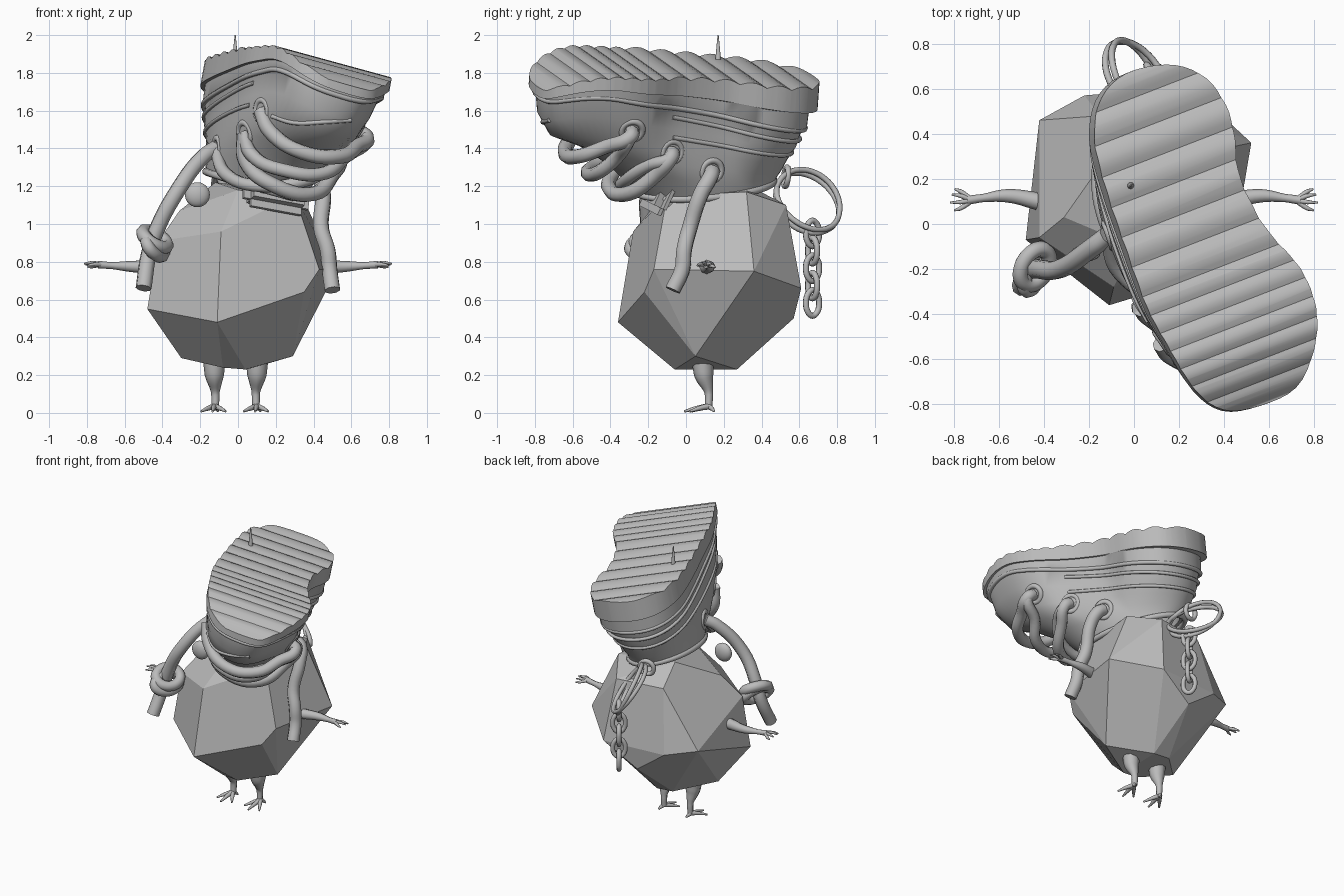
import bpy, bmesh, math
from mathutils import Vector, Matrix

if "Cube" in bpy.data.objects:
    bpy.data.objects.remove(bpy.data.objects["Cube"], do_unlink=True)

grey = bpy.data.materials.new("stone_grey")
grey.use_nodes = True
grey.diffuse_color = (0.5, 0.5, 0.5, 1)
grey.node_tree.nodes["Principled BSDF"].inputs["Base Color"].default_value = (0.5, 0.5, 0.5, 1)


def finish(bm, name, smooth=True, angle=35):
    bmesh.ops.recalc_face_normals(bm, faces=bm.faces)
    mesh = bpy.data.meshes.new(name)
    bm.to_mesh(mesh)
    bm.free()
    mesh.materials.append(grey)
    ob = bpy.data.objects.new(name, mesh)
    bpy.context.collection.objects.link(ob)
    if smooth:
        bpy.ops.object.select_all(action='DESELECT')
        ob.select_set(True)
        bpy.context.view_layer.objects.active = ob
        bpy.ops.object.shade_smooth_by_angle(angle=math.radians(angle))
    return ob


def tube(name, points, radius, closed=False, taper=None, steps=6):
    """Round tube through the points, with an optional radius factor per point."""
    cu = bpy.data.curves.new(name, 'CURVE')
    cu.dimensions = '3D'
    cu.bevel_depth, cu.bevel_resolution, cu.resolution_u = radius, 2, steps
    cu.use_fill_caps = True
    sp = cu.splines.new('BEZIER')
    sp.bezier_points.add(len(points) - 1)
    sp.use_cyclic_u = closed
    for i, (bp, p) in enumerate(zip(sp.bezier_points, points)):
        bp.co = p
        bp.handle_left_type = bp.handle_right_type = 'AUTO'
        bp.radius = taper[i] if taper else 1
    cu.materials.append(grey)
    ob = bpy.data.objects.new(name, cu)
    bpy.context.collection.objects.link(ob)
    bpy.ops.object.select_all(action='DESELECT')
    ob.select_set(True)
    bpy.context.view_layer.objects.active = ob
    bpy.ops.object.convert(target='MESH')


def hoop(name, centre, normal, a, b, radius, n=12):
    """Closed ring lying square to a normal."""
    m = Vector(normal).to_track_quat('Z', 'Y').to_matrix()
    pts = [Vector(centre) + m @ Vector((a * math.cos(t), b * math.sin(t), 0))
           for t in (math.tau * i / n for i in range(n))]
    tube(name, pts, radius, closed=True, steps=4)


# Faceted rock body
rock = [(-.08, -.06, .24), (.04, -.06, .23), (.05, .27, .23), (-.08, .27, .24), (-.3, .05, .29),
        (.29, .05, .3), (-.11, -.36, .48), (-.48, -.07, .55), (.35, -.22, .64), (.43, -.17, .76),
        (.52, .36, .75), (.25, .61, .66), (0, .57, .5), (-.22, .57, .66), (-.42, .46, .7),
        (.2, .53, 1.1), (-.15, .48, 1.1), (-.09, -.28, .96), (-.42, -.06, .91),
        (-.31, .03, 1.07), (.3, -.1, 1.15), (.33, .32, 1.17), (-.12, .3, 1.22), (0, -.1, 1.18)]
bm = bmesh.new()
for p in rock:
    bm.verts.new(p)
bmesh.ops.convex_hull(bm, input=bm.verts)
bmesh.ops.dissolve_limit(bm, angle_limit=math.radians(9), verts=bm.verts, edges=bm.edges)
finish(bm, "rock_body", smooth=False)

# Flattened eye
bm = bmesh.new()
bmesh.ops.create_uvsphere(bm, u_segments=20, v_segments=12, radius=.066,
                          matrix=Matrix.Translation((-.215, -.13, 1.155)) @ Matrix.Diagonal((1, .55, 1, 1)))
finish(bm, "eye", angle=60)

# Arms with hands
for side, s in (("left", 1), ("right", -1)):
    tube(side + "_arm", [(s * .42, .1, .77), (s * .56, .125, .775), (s * .67, .115, .78), (s * .74, .105, .785)],
         .04, taper=[1, .75, .45, .5])
    for i, (dy, dz) in enumerate(((-.045, 0), (-.01, .01), (.025, .005), (.05, -.01))):
        tube(f"{side}_finger_{i}", [(s * .73, .105 + dy * .2, .785), (s * .77, .105 + dy * .8, .785 + dz),
                                    (s * (.82 - abs(dy) * .5), .105 + dy, .78 + dz)], .012, taper=[1, .8, .35])

# Legs with clawed feet
for side, x, out in (("left", .1, 1), ("right", -.125, -1)):
    tube(side + "_leg", [(x, .09, .3), (x, .095, .2), (x - out * .005, .12, .11), (x - out * .005, .12, .035)],
         .054, taper=[1.15, .95, .42, .36])
    for i, (dx, dy) in enumerate(((-.07, -.09), (-.01, -.13), (.06, -.1), (.02, .03))):
        tube(f"{side}_toe_{i}", [(x, .12, .035), (x + dx * .5, .12 + dy * .5, .024), (x + dx, .12 + dy, .008)],
             .017, taper=[1, .75, .35])

# Shoe frame: u runs heel to toe, v across, depth down from the upturned sole
CX, CY = .28, -.08
OUTLINE = [(.14, .71), (.29, .67), (.39, .56), (.44, .42), (.46, .24), (.52, .09), (.6, -.04),
           (.74, -.2), (.81, -.38), (.8, -.56), (.72, -.73), (.56, -.81), (.4, -.83), (.27, -.74),
           (.14, -.53), (.05, -.36), (-.04, -.11), (-.13, .16), (-.18, .38), (-.15, .56), (-.04, .67)]
local = [Vector((.36 * (x - CX) - .93 * (y - CY), .93 * (x - CX) + .36 * (y - CY))) for x, y in OUTLINE]
smooth_uv = []
for i in range(len(local)):
    a, b, c, d = (local[(i + k) % len(local)] for k in (-1, 0, 1, 2))
    for t in (0, .25, .5, .75):
        smooth_uv.append(.5 * (2 * b + (c - a) * t + (2 * a - 5 * b + 4 * c - d) * t ** 2
                               + (3 * b - a - 3 * c + d) * t ** 3))


def place(u, v, depth):
    x, y = CX + .36 * u + .93 * v, CY - .93 * u + .36 * v
    z = 1.935 - .21 * (x - .14) - .162 * (y + .53) - .13 * max(0, (u - .4) / .35) ** 2
    return Vector((x - .18 * depth, y - .07 * depth, z - depth))


def ring(heel, toe, half, mix, dheel, dtoe):
    """Section of the shoe, blending from sole shape (mix 0) to ellipse (mix 1)."""
    mid, ext, out = (heel + toe) / 2, (toe - heel) / 2, []
    for u, v in smooth_uv:
        a = math.atan2(v / .36, u / .78)
        uu = mid + ext * ((1 - mix) * u / .78 + mix * math.cos(a))
        vv = half * ((1 - mix) * v / .36 + mix * math.sin(a))
        out.append(place(uu, vv, dheel + (dtoe - dheel) * (uu - heel) / (toe - heel)))
    return out


# Ridged sole: outline cut across, then bent into rounded treads
cuts, u = [], -.84
while u < .85:
    step = .14 if u < .1 else .09
    cuts.append((u, step))
    u += step
bm = bmesh.new()
bm.faces.new([bm.verts.new((p.x, p.y, 0)) for p in smooth_uv])
for u0, step in cuts:
    for k in range(5):
        bmesh.ops.bisect_plane(bm, geom=bm.verts[:] + bm.edges[:] + bm.faces[:], dist=1e-5,
                               plane_co=(u0 + step * k / 5, 0, 0), plane_no=(1, 0, 0))
rim = [e for e in bm.edges if e.is_boundary]
wall = {g for g in bmesh.ops.extrude_edge_only(bm, edges=rim)["geom"] if isinstance(g, bmesh.types.BMVert)}
for v in bm.verts:
    u0, step = [c for c in cuts if c[0] <= v.co.x + 1e-4][-1]
    bump = .14 * step * abs(math.sin(math.pi * (v.co.x - u0) / step))
    v.co = place(v.co.x, v.co.y, .085 - .055 * v.co.x if v in wall else -bump)
finish(bm, "ridged_sole")

# Shoe upper, from welt to cuff and back up inside
sections = [(-.78, .78, .36, 0, .125, .04), (-.735, .76, .345, 0, .13, .045), (-.73, .755, .34, 0, .23, .075),
            (-.715, .745, .33, .1, .235, .085), (-.7, .73, .32, .3, .34, .2), (-.67, .66, .3, .6, .42, .34),
            (-.65, .5, .285, .8, .48, .44), (-.635, .32, .265, 1, .515, .54), (-.62, .14, .24, 1, .54, .68),
            (-.58, .1, .2, 1, .53, .66), (-.56, .08, .18, 1, .38, .45)]
bm = bmesh.new()
loops = [[bm.verts.new(p) for p in ring(*s)] for s in sections]
for lo, hi in zip(loops, loops[1:]):
    for i in range(len(lo)):
        j = (i + 1) % len(lo)
        bm.faces.new((lo[i], lo[j], hi[j], hi[i]))
bm.faces.new(loops[-1])
upper = finish(bm, "shoe_upper", angle=45)

# Raised bands: full welt and cuff, with two side bands around the heel only
tube("welt_band", ring(-.725, .75, .335, .05, .235, .08)[::2], .014, closed=True, steps=3)
tube("cuff_piping", ring(-.615, .14, .24, 1, .54, .68)[::2], .02, closed=True, steps=3)
for name, section in (("side_band", (-.71, .735, .325, .2, .3, .12)),
                      ("collar_band", (-.685, .69, .31, .45, .38, .25))):
    band = ring(*section)
    tube(name, (band[-26:] + band[:25])[::2], .012, steps=3)

# Tongue flap
bm = bmesh.new()
bmesh.ops.create_cube(bm, size=1, matrix=Matrix.Translation((.2, -.15, 1.16)) @ Matrix.Rotation(.35, 4, 'Z')
                      @ Matrix.Rotation(.17, 4, 'Y') @ Matrix.Rotation(-.4, 4, 'X')
                      @ Matrix.Diagonal((.37, .1, .2, 1)))
bmesh.ops.bevel(bm, geom=bm.edges[:], offset=.04, segments=4, affect='EDGES')
finish(bm, "tongue", angle=60)

# Eyelets set on the surface of the upper
bpy.context.view_layer.update()


def eyelet(name, origin, direction):
    spot, normal = upper.ray_cast(Vector(origin), Vector(direction))[1:3]
    hoop(name, spot + normal * .01, normal, .055, .055, .018)
    return spot


rights = [eyelet(f"right_eyelet_{i}", (x, -2, z), (0, 1, 0))
          for i, (x, z) in enumerate(((.12, 1.6), (.03, 1.48), (-.12, 1.4)))]
lefts = [eyelet(f"left_eyelet_{i}", (2, y, z), (-1, 0, 0))
         for i, (y, z) in enumerate(((-.285, 1.49), (-.07, 1.38), (.14, 1.28)))]

# Seam across the toe
seam = [upper.ray_cast(Vector((x, -2, z)), Vector((0, 1, 0)))[1]
        for x, z in ((.18, 1.57), (.3, 1.535), (.45, 1.54), (.6, 1.55))]
tube("toe_seam", seam, .012)

# Laces looping over the front of the shoe
out = Vector((.04, -.01, -.03))
tube("front_lace", [rights[0], (.17, -.59, 1.49), (.34, -.64, 1.38), (.55, -.56, 1.36),
                    (.63, -.42, 1.41), lefts[0] + out, lefts[0]], .04)
tube("cross_lace", [rights[1], (.07, -.42, 1.37), (.26, -.52, 1.28), (.46, -.47, 1.27),
                    (.57, -.36, 1.36), lefts[0] + out, lefts[0]], .037)
tube("middle_lace", [rights[1], (.04, -.37, 1.33), (.2, -.41, 1.2), (.4, -.31, 1.16),
                     (.5, -.16, 1.26), lefts[1] + out, lefts[1]], .04)
tube("rear_lace", [rights[2], (-.06, -.22, 1.26), (.12, -.33, 1.2), (.36, -.32, 1.23),
                   (.5, -.2, 1.31), lefts[1] + out, lefts[1]], .034)

# Hanging lace ends, one of them knotted
tube("left_hanging_lace", [lefts[2], lefts[2] + out, (.45, .08, 1.16), (.44, .02, .98), (.475, -.01, .86),
                           (.485, -.02, .76), (.5, -.07, .65)], .043)
tube("right_hanging_lace", [rights[2], (-.18, -.1, 1.36), (-.33, -.2, 1.16), (-.43, -.2, .97),
                            (-.47, -.2, .85), (-.5, -.28, .66)], .043)
hoop("lace_knot_upper", (-.44, -.19, .92), (.5, -.3, .7), .085, .07, .036)
hoop("lace_knot_lower", (-.44, -.2, .88), (.8, -.3, .5), .1, .06, .034)

# Split ring on the heel with a hanging chain
hoop("heel_eyelet", (-.05, .53, 1.25), (-.2, .9, -.1), .05, .05, .016)
hoop("split_ring_outer", (.01, .645, 1.12), (.8, .4, .42), .185, .185, .015, n=16)
hoop("split_ring_inner", (.01, .645, 1.12), (.66, .45, .58), .185, .185, .015, n=16)
for i in range(5):
    turn = .6 + i * math.pi / 2
    hoop(f"chain_link_{i}", (.08, .67, .95 - .092 * i), (math.cos(turn), math.sin(turn), 0),
         .042, .068, .016, n=8)

# Nail through the sole
bm = bmesh.new()
bmesh.ops.create_cone(bm, cap_ends=True, segments=12, radius1=.018, radius2=.003, depth=.16,
                      matrix=Matrix.Translation((-.015, .17, 1.92)))
finish(bm, "nail")
